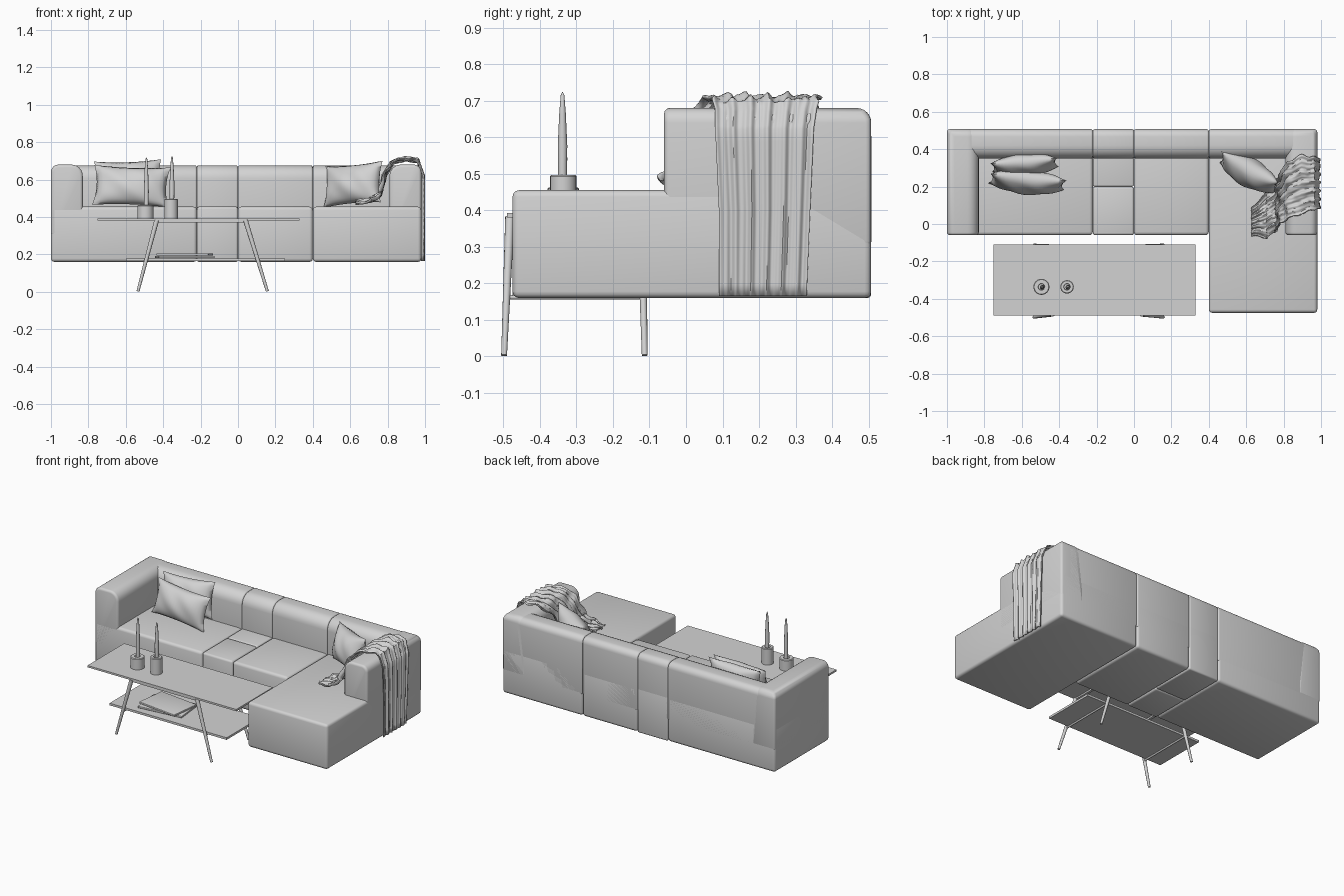
import bpy, bmesh, math, random
from mathutils import Vector, Matrix

random.seed(4)
if "Cube" in bpy.data.objects:
    bpy.data.objects.remove(bpy.data.objects["Cube"], do_unlink=True)

grey = bpy.data.materials.new("soft_grey")
grey.use_nodes = True
colour = (0.65, 0.65, 0.65, 1)
grey.diffuse_color = colour
grey.node_tree.nodes["Principled BSDF"].inputs["Base Color"].default_value = colour


def finish(name, bm, angle=40):
    bmesh.ops.recalc_face_normals(bm, faces=bm.faces)
    mesh = bpy.data.meshes.new(name)
    bm.to_mesh(mesh)
    bm.free()
    mesh.materials.append(grey)
    obj = bpy.data.objects.new(name, mesh)
    bpy.context.collection.objects.link(obj)
    bpy.ops.object.select_all(action='DESELECT')
    obj.select_set(True)
    bpy.context.view_layer.objects.active = obj
    bpy.ops.object.shade_smooth_by_angle(angle=math.radians(angle))
    return obj


def box(name, lo, hi, radius=0.0, round_edges=()):
    """Box with softened edges; round_edges lists (rule on edge midpoint, radius)."""
    bm = bmesh.new()
    lo, hi = Vector(lo), Vector(hi)
    bmesh.ops.create_cube(bm, size=1)
    for v in bm.verts:
        v.co = Vector((v.co[i] + 0.5) * (hi[i] - lo[i]) + lo[i] for i in range(3))
    for rule, r in round_edges:
        edges = [e for e in bm.edges if e.calc_face_angle(0) > 1
                 and rule((e.verts[0].co + e.verts[1].co) / 2)]
        bmesh.ops.bevel(bm, geom=edges, offset=r, segments=6, profile=0.5, affect='EDGES')
    if radius:
        sharp = [e for e in bm.edges if e.calc_face_angle(0) > 1]
        bmesh.ops.bevel(bm, geom=sharp, offset=radius, segments=3, profile=0.5, affect='EDGES')
    return finish(name, bm)


def rod(name, a, b, r1, r2, sides=12):
    a, b = Vector(a), Vector(b)
    bm = bmesh.new()
    turn = (b - a).to_track_quat('Z', 'Y').to_matrix().to_4x4()
    bmesh.ops.create_cone(bm, cap_ends=True, segments=sides, radius1=r1, radius2=r2,
                          depth=(b - a).length, matrix=Matrix.Translation((a + b) / 2) @ turn)
    return finish(name, bm)


def lathe(name, x, y, profile, sides=24):
    bm = bmesh.new()
    verts = [bm.verts.new((x + r, y, z)) for r, z in profile]
    edges = [bm.edges.new(pair) for pair in zip(verts, verts[1:])]
    bmesh.ops.spin(bm, geom=verts + edges, cent=(x, y, 0), axis=(0, 0, 1),
                   angle=math.tau, steps=sides, use_merge=True)
    bmesh.ops.remove_doubles(bm, verts=bm.verts, dist=0.0003)
    return finish(name, bm)


def pillow(name, centre, width, height, thick, lean, yaw, roll=0):
    bm = bmesh.new()
    for side in (-1, 1):
        made = bmesh.ops.create_grid(bm, x_segments=20, y_segments=20, size=1)["verts"]
        for p in made:
            u, v = p.co.x, p.co.y
            puff = max(0, (1 - u * u) * (1 - v * v)) ** 0.55
            crease = 0.004 * math.sin(7 * u + 4 * v) * puff
            p.co = ((u * (1 - 0.09 * (1 - v * v))) * width / 2,
                    side * puff * thick / 2 + crease,
                    (v * (1 - 0.09 * (1 - u * u))) * height / 2)
    bmesh.ops.remove_doubles(bm, verts=bm.verts, dist=0.0005)
    turn = (Matrix.Rotation(math.radians(yaw), 4, 'Z')
            @ Matrix.Rotation(math.radians(lean), 4, 'X')
            @ Matrix.Rotation(math.radians(roll), 4, 'Y'))
    bmesh.ops.transform(bm, matrix=Matrix.Translation(centre) @ turn, verts=bm.verts)
    return finish(name, bm, 80)


# Sofa: seat and back modules, split at the seams
FLOOR, SEAT, TOP, BACK, FRONT = 0.16, 0.455, 0.68, 0.507, -0.06
seams = [-1.0, -0.22, 0.0, 0.4, 0.98]
for i, (x0, x1) in enumerate(zip(seams, seams[1:])):
    front = -0.475 if i == 3 else FRONT
    if i == 1:
        box("narrow_seat_front", (x0, front, FLOOR), (x1, 0.2, SEAT), 0.013)
        box("narrow_seat_rear", (x0, 0.2, FLOOR), (x1, BACK, SEAT), 0.01)
    else:
        box("chaise" if i == 3 else f"seat_{i + 1}", (x0, front, FLOOR), (x1, BACK, SEAT), 0.018)
    b0, b1 = max(x0, -0.94), min(x1, 0.92)
    box(f"backrest_{i + 1}", (b0, 0.35, 0.3), (b1, BACK, TOP - 0.004), 0.01,
        [(lambda m: m.z > 0.6 and m.y < 0.36, 0.07),
         (lambda m: m.z > 0.6 and m.y > BACK - 0.01, 0.04)])

# Arms: wide curve inside, tighter curve outside
for name, outer, inner in (("right_arm", -1.0, -0.83), ("left_arm", 0.98, 0.81)):
    box(name, (min(outer, inner), FRONT, 0.3), (max(outer, inner), BACK, TOP), 0.015,
        [(lambda m: m.z > TOP - 0.01 and abs(m.x - inner) < 0.01, 0.06),
         (lambda m: m.z > 0.6 and (abs(m.x - outer) < 0.01 or m.y > BACK - 0.01), 0.04)])

# Scatter pillows
pillow("front_pillow", (-0.57, 0.225, 0.565), 0.41, 0.22, 0.13, -14, -5, 2)
pillow("rear_pillow", (-0.585, 0.315, 0.59), 0.36, 0.23, 0.12, -12, 4, -2)
pillow("corner_pillow", (0.615, 0.275, 0.575), 0.35, 0.23, 0.15, -14, -30, -5)

# Throw draped over the arm: rows of x, z, nearest y and farthest y
path = [(0.985, 0.165, 0.09, 0.33), (0.986, 0.4, 0.09, 0.34), (0.986, 0.62, 0.08, 0.35),
        (0.962, 0.685, 0.08, 0.36), (0.9, 0.698, 0.06, 0.37), (0.835, 0.685, 0.03, 0.34),
        (0.795, 0.62, 0.0, 0.27), (0.77, 0.51, -0.04, 0.22), (0.71, 0.475, -0.07, 0.17),
        (0.63, 0.467, -0.06, 0.09)]
STEPS, ACROSS = 7, 72
bm = bmesh.new()
rows = []
for k in range((len(path) - 1) * STEPS + 1):
    i = min(k // STEPS, len(path) - 2)
    f = k / STEPS - i
    x, z, y0, y1 = (a + (b - a) * f for a, b in zip(path[i], path[i + 1]))
    ahead = Vector((path[i + 1][0] - path[i][0], 0, path[i + 1][1] - path[i][1])).normalized()
    out = Vector((ahead.z, 0, -ahead.x))
    row = []
    for j in range(ACROSS + 1):
        t = j / ACROSS
        fold = 0.5 + 0.3 * math.sin(38 * t + 0.05 * k) + 0.2 * math.sin(71 * t + 1 + 0.03 * k)
        rough = 0.0
        if i > 2:
            rough = 0.008 * (1 + math.sin(0.5 * k + 9 * t) * math.sin(23 * t - 0.3 * k))
            rough += random.uniform(0, 0.003)
        wave = 0.012 * math.sin(0.7 * k) * (t - 0.5) * (i > 2)
        p = Vector((x, y0 + (y1 - y0) * t + wave, z)) + out * (0.014 * fold + rough)
        p.x = min(p.x, 1.0)
        row.append(bm.verts.new(p))
    rows.append(row)
for r0, r1 in zip(rows, rows[1:]):
    for j in range(ACROSS):
        bm.faces.new((r0[j], r0[j + 1], r1[j + 1], r1[j]))
throw = finish("throw_blanket", bm, 50)
thickness = throw.modifiers.new("cloth_thickness", 'SOLIDIFY')
thickness.thickness = 0.006
thickness.offset = -1 if throw.data.polygons[0].normal.x > 0 else 1

# Coffee table: top, shelf, splayed legs and rails
box("table_top", (-0.75, -0.49, 0.38), (0.33, -0.11, 0.392))
box("table_shelf", (-0.6, -0.475, 0.165), (0.25, -0.125, 0.179))
for side, y_top, y_foot in (("front", -0.482, -0.498), ("back", -0.122, -0.113)):
    for end, x_top, x_foot in (("right", -0.435, -0.535), ("left", 0.04, 0.157)):
        rod(f"{side}_{end}_leg", (x_foot, y_foot, 0.003), (x_top, y_top, 0.382), 0.008, 0.013)
    box(f"{side}_rail", (-0.435, y_top - 0.006, 0.37), (0.04, y_top + 0.006, 0.381))
for x in (-0.435, 0.04):
    box("cross_rail", (x - 0.008, -0.482, 0.37), (x + 0.008, -0.122, 0.381))
for x in (-0.49, 0.105):
    rod("shelf_bar", (x, -0.487, 0.162), (x, -0.117, 0.162), 0.006, 0.006)

# Magazines lying on the shelf
for i, (turn, w) in enumerate(((6, 0.15), (-7, 0.14))):
    stack = box(f"magazine_{i + 1}", (-w, -0.1, 0), (w, 0.1, 0.012), 0.003)
    stack.location = (-0.285, -0.32, 0.18 + 0.013 * i)
    stack.rotation_euler.z = math.radians(turn)

# Candles in round holders
for i, (x, radius, rim, tip) in enumerate(((-0.495, 0.043, 0.463, 0.72),
                                           (-0.358, 0.036, 0.497, 0.725))):
    lathe(f"candle_holder_{i + 1}", x, -0.336,
          [(0, 0.391), (radius, 0.391), (radius, rim - 0.004), (radius - 0.004, rim),
           (0.018, rim), (0.016, rim - 0.01), (0, rim - 0.01)])
    lathe(f"candle_{i + 1}", x + 0.005, -0.338,
          [(0, rim - 0.01), (0.012, rim - 0.01), (0.013, rim + 0.08), (0.009, tip - 0.06),
           (0.005, tip - 0.01), (0, tip)], 12)
